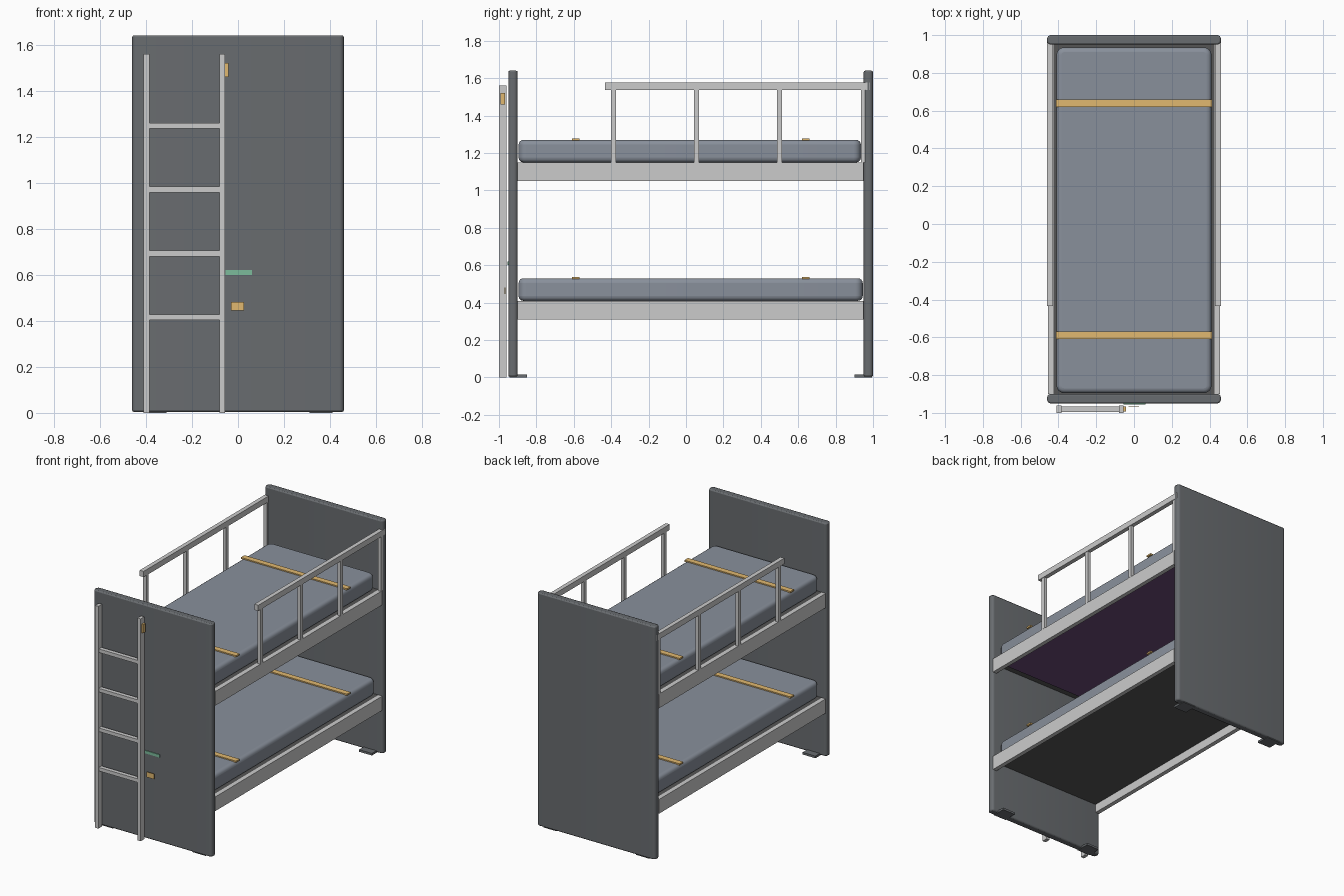
import bpy, bmesh

if "Cube" in bpy.data.objects:
    bpy.data.objects.remove(bpy.data.objects["Cube"])


def material(name, rgb):
    m = bpy.data.materials.new(name)
    m.diffuse_color = (*rgb, 1)
    m.use_nodes = True
    m.node_tree.nodes["Principled BSDF"].inputs["Base Color"].default_value = m.diffuse_color
    return m


PANEL = material("dark_grey", (0.14, 0.15, 0.16))
FRAME = material("light_grey", (0.56, 0.57, 0.58))
MATTRESS = material("blue_grey", (0.25, 0.28, 0.33))
DECK = material("charcoal", (0.09, 0.09, 0.09))
AMBER = material("amber", (0.75, 0.48, 0.16))
GREEN = material("green", (0.2, 0.5, 0.33))
PURPLE = material("purple", (0.15, 0.07, 0.19))


def box(name, x, y, z, mat, upright=0.0, bevel=0.0, segs=2):
    """Box from (min, max) ranges; optional rounded upright corners, then edge bevel."""
    bm = bmesh.new()
    bmesh.ops.create_cube(bm, size=1)
    for v in bm.verts:
        v.co = [r[0] + (c + 0.5) * (r[1] - r[0]) for c, r in zip(v.co, (x, y, z))]
    if upright:
        edges = [e for e in bm.edges
                 if abs(e.verts[0].co.z - e.verts[1].co.z) > 1e-4]
        bmesh.ops.bevel(bm, geom=edges, offset=upright, segments=6,
                        profile=0.5, affect='EDGES')
    me = bpy.data.meshes.new(name)
    bm.to_mesh(me)
    bm.free()
    me.materials.append(mat)
    ob = bpy.data.objects.new(name, me)
    bpy.context.collection.objects.link(ob)
    if bevel:
        b = ob.modifiers.new("edge_round", 'BEVEL')
        b.width, b.segments = bevel, segs
        b.limit_method, b.angle_limit = 'ANGLE', 0.7
    if upright or bevel:
        bpy.ops.object.select_all(action='DESELECT')
        ob.select_set(True)
        bpy.context.view_layer.objects.active = ob
        bpy.ops.object.shade_smooth_by_angle()
    return ob


def pair(name, x, y, z, mat, **kw):
    """Same box on the right and mirrored on the left."""
    box(name + "_right", x, y, z, mat, **kw)
    box(name + "_left", (-x[1], -x[0]), y, z, mat, **kw)


def around(c, width):
    return (c - width / 2, c + width / 2)


# End panels and their feet
for end, y, fy in (("front", (-0.95, -0.90), (-0.945, -0.85)),
                   ("back", (0.95, 1.0), (0.90, 0.995))):
    box(end + "_panel", (-0.46, 0.46), y, (0.004, 1.64), PANEL,
        upright=0.02, bevel=0.008)
    pair(end + "_foot", (0.31, 0.41), fy, (0, 0.015), PANEL)

# Two bunks: side rails, deck, mattress and straps
for bunk, z, top in (("lower", 0.31, 0.53), ("upper", 1.05, 1.27)):
    pair(bunk + "_side_rail", (0.425, 0.455), (-0.90, 0.95), (z, z + 0.10), FRAME)
    box(bunk + "_deck", (-0.425, 0.425), (-0.90, 0.95), (z + 0.06, z + 0.10), DECK)
    box(bunk + "_mattress", (-0.41, 0.41), (-0.895, 0.945 if z < 1 else 0.935),
        (z + 0.10, top), MATTRESS, upright=0.04, bevel=0.025, segs=4)
    for i, y in enumerate((-0.59, 0.64)):
        box(f"{bunk}_strap_{i}", (-0.412, 0.412), around(y, 0.04),
            (top - 0.003, top + 0.008), AMBER)

# Coloured panel under the upper bunk
box("upper_underside_panel", (-0.41, 0.41), (-0.85, 0.93), (1.10, 1.112), PURPLE)

# Guard rails of the upper bunk
pair("guard_rail", (0.43, 0.46), (-0.433, 0.985), (1.537, 1.577), FRAME)
for i, y in enumerate((-0.387, 0.057, 0.50, 0.95)):
    pair(f"guard_post_{i}", (0.432, 0.456), around(y, 0.027), (1.15, 1.54), FRAME)

# Ladder
for side, x in (("left", -0.397), ("right", -0.068)):
    box("ladder_rail_" + side, around(x, 0.025), (-1.0, -0.96), (0, 1.56), FRAME)
for i, z in enumerate((0.415, 0.692, 0.97, 1.247)):
    box(f"ladder_rung_{i}", (-0.39, -0.075), (-0.994, -0.965), around(z, 0.025), FRAME)

# Small tags and marker strip on the front
box("ladder_tag", (-0.057, -0.042), (-0.993, -0.967), (1.46, 1.52), AMBER)
box("marker_strip", (-0.055, 0.06), (-0.955, -0.948), (0.60, 0.62), GREEN)
box("front_label", (-0.03, 0.027), (-0.97, -0.966), (0.445, 0.482), AMBER)
